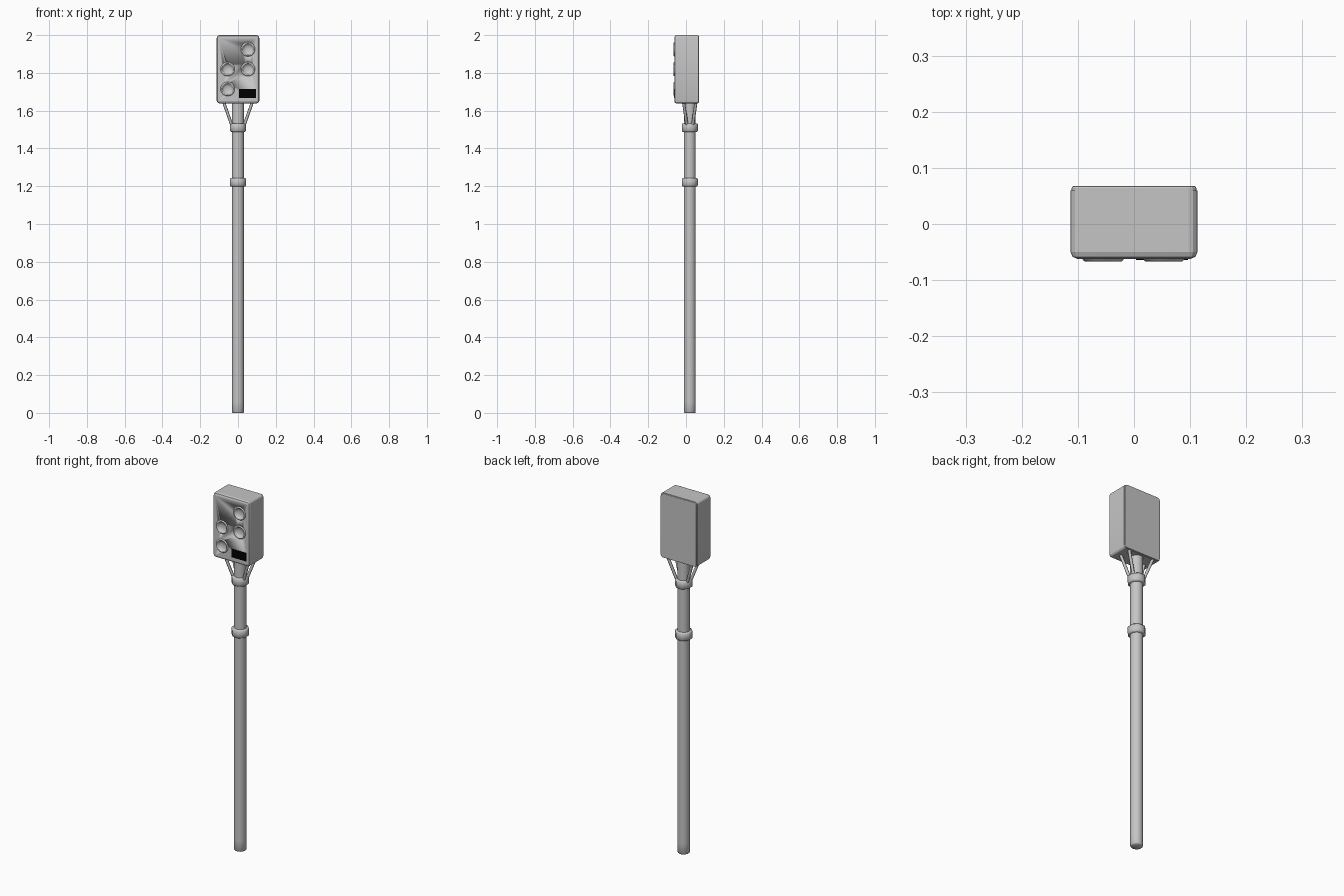
import bpy, bmesh, math
from mathutils import Vector

if "Cube" in bpy.data.objects:
    bpy.data.objects.remove(bpy.data.objects["Cube"])


def material(name, value):
    m = bpy.data.materials.new(name)
    m.use_nodes = True
    color = (value, value, value, 1)
    m.diffuse_color = color
    m.node_tree.nodes["Principled BSDF"].inputs["Base Color"].default_value = color
    return m


grey = material("painted grey", 0.56)
black = material("black", 0)
POLE_Y = 0.02
FRONT_Y = -0.062


def add_object(name, bm, mat, angle):
    mesh = bpy.data.meshes.new(name)
    bm.to_mesh(mesh)
    bm.free()
    mesh.materials.append(mat)
    obj = bpy.data.objects.new(name, mesh)
    bpy.context.collection.objects.link(obj)
    bpy.ops.object.select_all(action="DESELECT")
    obj.select_set(True)
    bpy.context.view_layer.objects.active = obj
    bpy.ops.object.shade_smooth_by_angle(angle=math.radians(angle))
    return obj


def box(name, low, high, mat, upright=0, rim=0, rim_side=0):
    """Box; bevels the edges along y, then the rim of its front (-1) or back (1)."""
    low, high = Vector(low), Vector(high)
    bm = bmesh.new()
    bmesh.ops.create_cube(bm, size=1)
    for v in bm.verts:
        v.co = (low + high) / 2 + v.co * (high - low)
    if upright:
        edges = [e for e in bm.edges if abs(e.verts[0].co.y - e.verts[1].co.y) > 0.001]
        bmesh.ops.bevel(bm, geom=edges, offset=upright, segments=3, profile=0.5, affect="EDGES")
    if rim:
        y = high.y if rim_side > 0 else low.y
        edges = [e for e in bm.edges if all(abs(v.co.y - y) < 1e-4 for v in e.verts)]
        bmesh.ops.bevel(bm, geom=edges, offset=rim, segments=2, profile=0.5, affect="EDGES")
    return add_object(name, bm, mat, 15)


def lathe(name, profile, sides, location, rotation=(0, 0, 0), angle=35):
    """Turn (radius, height) points around the local z axis."""
    bm = bmesh.new()
    rings = []
    for r, h in profile:
        turns = [math.tau * (i + 0.5) / sides for i in range(sides)]
        rings.append([bm.verts.new((r * math.cos(a), r * math.sin(a), h)) for a in turns])
    for a, b in zip(rings, rings[1:]):
        for i in range(sides):
            j = (i + 1) % sides
            bm.faces.new((a[i], a[j], b[j], b[i]))
    bm.faces.new(rings[0][::-1])
    bm.faces.new(rings[-1])
    obj = add_object(name, bm, grey, angle)
    obj.location, obj.rotation_euler = location, rotation
    return obj


def strut(name, start, end, radius):
    start, end = Vector(start), Vector(end)
    d = end - start
    lathe(name, [(radius, 0), (radius, d.length)], 8, start,
          d.to_track_quat("Z", "Y").to_euler(), 50)


# Pole with a softly rounded foot
lathe("pole", [(0.029, 0), (0.032, 0.004), (0.032, 0.06), (0.032, 1.65)], 16,
      (0, POLE_Y, 0), angle=80)

# Collars
for name, z in (("lower_collar", 1.199), ("upper_collar", 1.488)):
    lathe(name, [(0.041, 0), (0.046, 0.005), (0.046, 0.04), (0.041, 0.045)],
          8, (0, POLE_Y, z), angle=50)

# Struts from the upper collar to the housing
for sx, side in ((-1, "right"), (1, "left")):
    for sy, end in ((-1, "front"), (1, "back")):
        strut(f"{end}_{side}_strut", (sx * 0.03, POLE_Y + sy * 0.014, 1.515),
              (sx * 0.076, POLE_Y + sy * 0.033, 1.645), 0.008)

# Signal housing and its back cover
housing = box("housing", (-0.113, FRONT_Y, 1.638), (0.113, 0.06, 2), grey, 0.016, 0.012, -1)
box("back_cover", (-0.111, 0.059, 1.64), (0.111, 0.068, 1.998), grey, 0.014, 0.004, 1)

# Lamps: raised rings around dishes sunk into bores in the housing
lamp_profile = [(0.031, -0.014), (0.031, 0), (0.038, 0), (0.035, 0.004), (0.032, 0.005),
                (0.029, 0.003), (0.026, -0.003), (0.018, -0.008), (0.006, -0.01)]
lamps = [(0.053, 1.925), (-0.055, 1.82), (0.053, 1.82), (-0.055, 1.715)]
facing = (math.pi / 2, 0, 0)
for i, (x, z) in enumerate(lamps, 1):
    place = (x, FRONT_Y, z)
    cutter = lathe(f"lamp_bore_{i}", [(0.03, -0.013), (0.03, 0.02)], 16, place, facing)
    cutter.hide_render = True
    bore = housing.modifiers.new(f"bore_{i}", "BOOLEAN")
    bore.operation, bore.object = "DIFFERENCE", cutter
    bpy.context.view_layer.objects.active = housing
    bpy.ops.object.modifier_apply(modifier=bore.name)
    bpy.data.objects.remove(cutter)
    lathe(f"lamp_{i}", lamp_profile, 16, place, facing, 60)

# Black display plate
box("display_plate", (0.004, FRONT_Y - 0.002, 1.668), (0.096, FRONT_Y + 0.002, 1.715), black)
